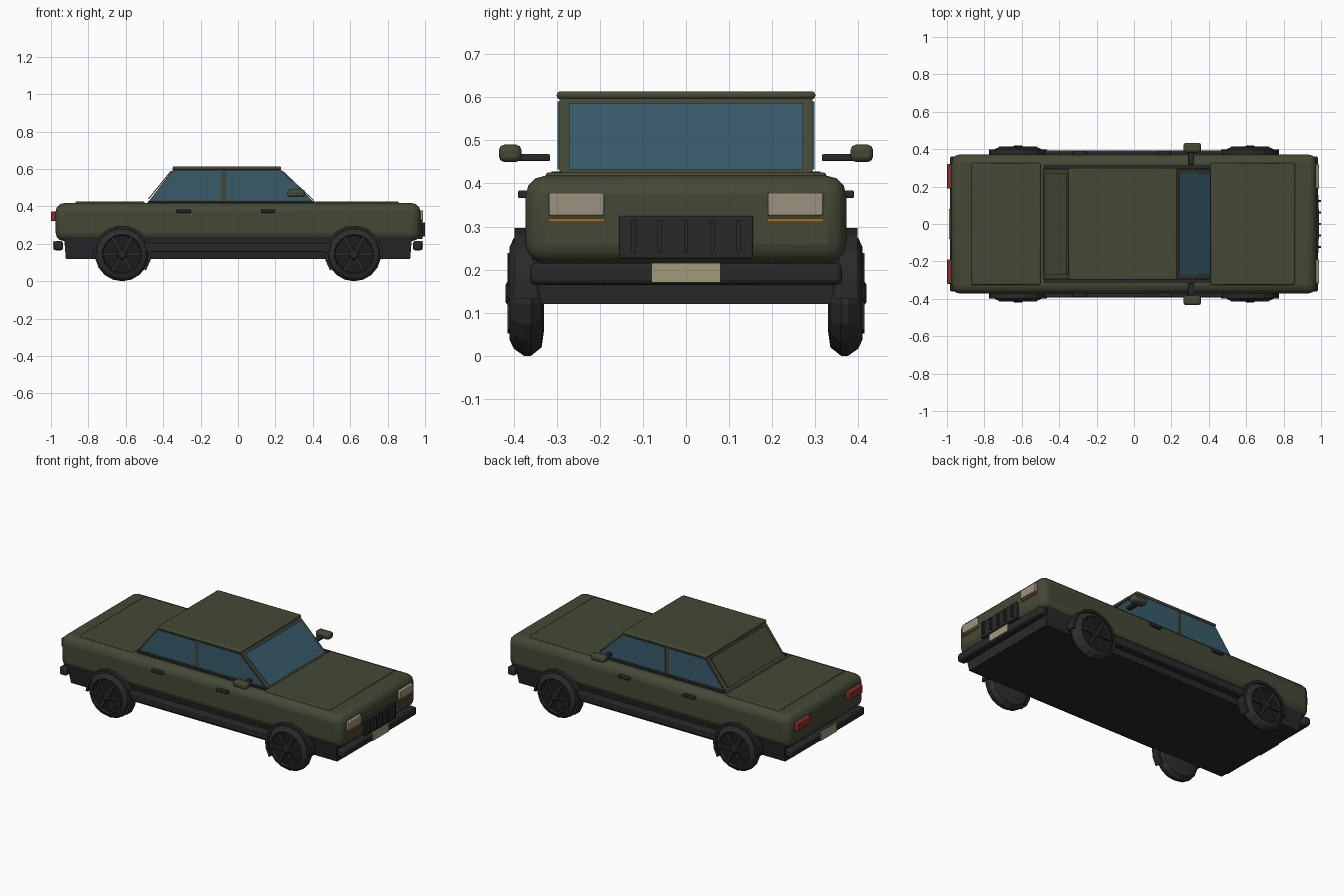
import bpy, bmesh, math
from mathutils import Matrix

if "Cube" in bpy.data.objects:
    bpy.data.objects.remove(bpy.data.objects["Cube"])


def material(name, r, g, b):
    m = bpy.data.materials.new(name)
    m.use_nodes = True
    m.diffuse_color = (r, g, b, 1)
    bsdf = next(n for n in m.node_tree.nodes if n.type == 'BSDF_PRINCIPLED')
    bsdf.inputs["Base Color"].default_value = (r, g, b, 1)
    bsdf.inputs["Roughness"].default_value = 0.7
    return m


GREEN = material("olive paint", .058, .066, .037)
DARK = material("black trim", .022, .022, .023)
RUBBER = material("tyre rubber", .026, .026, .026)
SHADOW = material("rim recess", .012, .012, .012)
GLASS = material("blue glass", .04, .105, .145)
LAMP = material("headlamp cream", .33, .29, .21)
PLATE = material("plate cream", .36, .32, .2)
RED = material("tail red", .25, .03, .025)
AMBER = material("indicator amber", .4, .15, .02)


def finish(name, bm, mat, bevel=0, segments=2):
    bmesh.ops.recalc_face_normals(bm, faces=bm.faces)
    me = bpy.data.meshes.new(name)
    bm.to_mesh(me)
    bm.free()
    me.materials.append(mat)
    ob = bpy.data.objects.new(name, me)
    bpy.context.collection.objects.link(ob)
    if bevel:
        mod = ob.modifiers.new("bevel", 'BEVEL')
        mod.width, mod.segments = bevel, segments
        bpy.context.view_layer.objects.active = ob
        ob.select_set(True)
        bpy.ops.object.shade_smooth_by_angle(angle=math.radians(35))
        ob.select_set(False)
    return ob


# Box given by its x, y and z ranges
def box(name, x, y, z, mat, bevel=0, segments=2):
    bm = bmesh.new()
    bmesh.ops.create_cube(bm, size=1)
    for v in bm.verts:
        v.co = [(r[0] + r[1]) / 2 + c * (r[1] - r[0]) for c, r in zip(v.co, (x, y, z))]
    return finish(name, bm, mat, bevel, segments)


# Side outline (x, z) extruded across y
def prism(name, outline, y0, y1, mat, bevel=0):
    bm = bmesh.new()
    face = bm.faces.new([bm.verts.new((x, y0, z)) for x, z in outline])
    ext = bmesh.ops.extrude_face_region(bm, geom=[face])
    for v in ext["geom"]:
        if isinstance(v, bmesh.types.BMVert):
            v.co.y = y1
    return finish(name, bm, mat, bevel)


# Radius and y profile turned about an axle
def lathe(name, profile, cx, cz, sides, mat):
    bm = bmesh.new()
    rings = []
    for r, y in profile:
        rings.append([bm.verts.new((cx + r * math.sin(a), y, cz + r * math.cos(a)))
                      for a in (2 * math.pi * i / sides for i in range(sides))])
    for a, b in zip(rings, rings[1:]):
        for i in range(sides):
            j = (i + 1) % sides
            bm.faces.new((a[i], a[j], b[j], b[i]))
    bm.faces.new(rings[0])
    bm.faces.new(rings[-1])
    return finish(name, bm, mat)


# Body shell, lower tub and panels
box("body_shell", (-.975, .975), (-.372, .372), (.215, .418), GREEN, .045, 3)
tub = box("lower_tub", (-.93, .93), (-.36, .36), (.12, .24), DARK)
for v in tub.data.vertices:
    if v.co.z < .2:
        v.co.y *= .93
        v.co.x *= .99
box("hood_panel", (.41, .86), (-.325, .325), (.41, .426), GREEN, .006)
box("trunk_panel", (-.87, -.5), (-.325, .325), (.41, .426), GREEN, .006)

# Cabin and roof
prism("cabin", [(-.49, .41), (.42, .41), (.225, .6), (-.345, .6)], -.294, .294, GREEN)
box("roof", (-.35, .23), (-.3, .3), (.595, .614), GREEN, .008)
prism("windshield", [(.402, .432), (.408, .432), (.243, .587), (.237, .587)], -.272, .272, GLASS)
prism("rear_panel", [(-.475, .44), (-.482, .44), (-.36, .59), (-.353, .59)], -.27, .27, GREEN)

# Bumpers and plates at both ends
for end, d in (("front", 1), ("rear", -1)):
    def span(a, b):
        return sorted((a * d, b * d))
    box(end + "_bumper", span(.935, .985), (-.362, .362), (.165, .215), DARK, .012)
    box(end + "_plate", span(.982, .99), (-.08, .08), (.17, .216), PLATE)

# Grille
box("grille", (.96, .987), (-.156, .156), (.226, .325), DARK, .004)
for i in range(5):
    y = (i - 2) * .061
    box(f"grille_slat_{i}", (.98, 1), (y - .005, y + .005), (.24, .315), DARK)

for side, s in (("left", 1), ("right", -1)):
    def across(a, b):
        return sorted((a * s, b * s))

    # Lamps
    box(side + "_headlamp", (.955, .99), across(.19, .318), (.325, .378), LAMP, .004)
    box(side + "_indicator", (.955, .985), across(.188, .32), (.311, .319), AMBER)
    box(side + "_tail_lamp", (-1, -.955), across(.19, .32), (.322, .372), RED, .004)

    # Side windows
    prism(side + "_rear_window", [(-.467, .432), (-.09, .432), (-.09, .59), (-.342, .59)],
          .29 * s, .298 * s, GLASS)
    prism(side + "_front_window", [(-.065, .432), (.388, .432), (.222, .59), (-.065, .59)],
          .29 * s, .298 * s, GLASS)
    box(side + "_window_sill", (-.48, .41), across(.29, .312), (.416, .428), DARK)

    # Side strip and door handles
    box(side + "_side_strip", (-.5, .5), across(.34, .392), (.155, .202), DARK, .006)
    for i, x in enumerate((-.29, .16)):
        box(f"{side}_door_handle_{i}", (x - .038, x + .038), across(.368, .39),
            (.366, .384), DARK, .004)

    # Door mirror
    box(side + "_mirror_arm", (.29, .322), across(.315, .395), (.452, .468), DARK, .004)
    box(side + "_mirror", (.265, .358), across(.382, .434), (.45, .49), GREEN, .012)

    # Wheels and arches
    for end, d in (("front", 1), ("rear", -1)):
        cx, cz, name = .62 * d, .145, f"{side}_{end}"
        lathe(name + "_tyre", [(.09, .33 * s), (.125, .335 * s), (.145, .36 * s),
                               (.145, .376 * s), (.128, .4 * s), (.106, .41 * s),
                               (.1, .398 * s)], cx, cz, 18, RUBBER)
        lathe(name + "_rim_recess", [(.1, .39 * s), (.1, .4 * s)], cx, cz, 18, SHADOW)
        lathe(name + "_hub", [(.03, .39 * s), (.03, .412 * s), (.02, .419 * s)],
              cx, cz, 12, DARK)
        bm = bmesh.new()
        for i in range(6):
            turn = Matrix.Rotation(i * math.pi / 3, 4, 'Y')
            bmesh.ops.create_cube(bm, size=1, matrix=Matrix.Translation((cx, .404 * s, cz))
                                  @ turn @ Matrix.Translation((.062, 0, 0))
                                  @ Matrix.Diagonal((.08, .02, .02, 1)))
        finish(name + "_spokes", bm, DARK)
        arc = [math.radians(a) for a in range(-5, 216, 22)]
        outer = [(cx + .156 * d * math.cos(a), cz + .153 * math.sin(a)) for a in arc]
        inner = [(cx + .14 * d * math.cos(a), cz + .137 * math.sin(a)) for a in arc]
        bm = bmesh.new()
        o, n = ([bm.verts.new((x, .345 * s, z)) for x, z in pts] for pts in (outer, inner))
        strip = [bm.faces.new((o[i], o[i + 1], n[i + 1], n[i])) for i in range(len(o) - 1)]
        ext = bmesh.ops.extrude_face_region(bm, geom=strip)
        for v in ext["geom"]:
            if isinstance(v, bmesh.types.BMVert):
                v.co.y = .398 * s
        finish(name + "_arch", bm, DARK)
